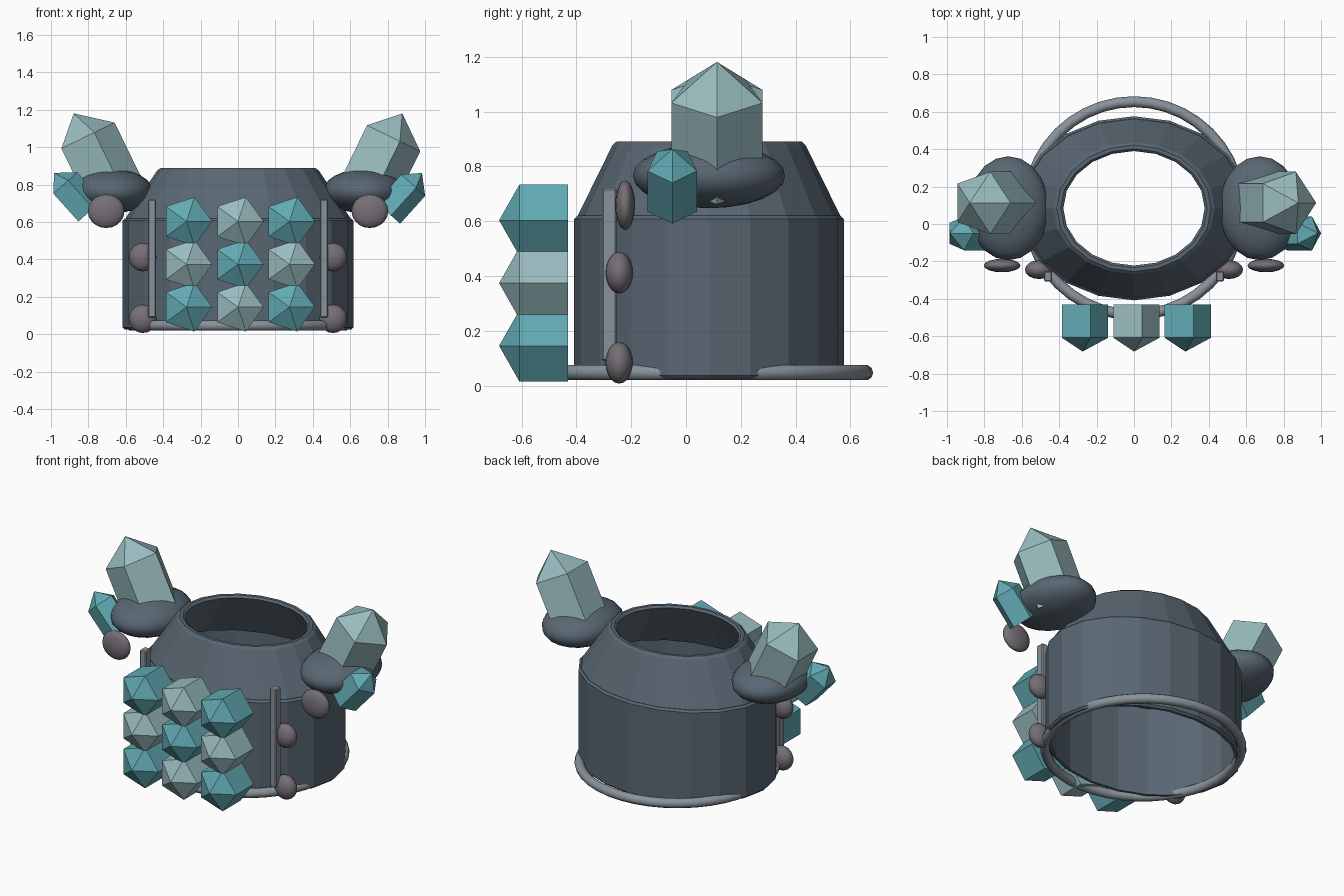
import bpy, bmesh, math
from mathutils import Vector, Matrix

if "Cube" in bpy.data.objects:
    bpy.data.objects.remove(bpy.data.objects["Cube"])

CY = 0.084  # body centre in y


def material(name, rgb):
    m = bpy.data.materials.new(name)
    m.diffuse_color = (*rgb, 1)
    m.use_nodes = True
    m.node_tree.nodes["Principled BSDF"].inputs["Base Color"].default_value = m.diffuse_color
    return m


SLATE = material("slate", (0.10, 0.135, 0.17))
STEEL = material("steel", (0.25, 0.29, 0.33))
BRONZE = material("dull_bronze", (0.18, 0.16, 0.18))
TEAL = material("teal_crystal", (0.12, 0.40, 0.45))
PALE = material("pale_crystal", (0.32, 0.50, 0.52))


def add_object(name, bm, mat, smooth=False):
    bmesh.ops.recalc_face_normals(bm, faces=bm.faces)
    me = bpy.data.meshes.new(name)
    bm.to_mesh(me)
    bm.free()
    me.materials.append(mat)
    for p in me.polygons:
        p.use_smooth = smooth
    ob = bpy.data.objects.new(name, me)
    bpy.context.collection.objects.link(ob)
    return ob


def shell(name, profile, mat, n=20):
    """Hollow oval band from a closed loop of (rx, ry, z) points."""
    bm = bmesh.new()
    rings = [[bm.verts.new((rx * math.cos(2 * math.pi * i / n),
                            CY + ry * math.sin(2 * math.pi * i / n), z))
              for i in range(n)] for rx, ry, z in profile]
    for a, b in zip(rings, rings[1:] + rings[:1]):
        for i in range(n):
            j = (i + 1) % n
            bm.faces.new((a[i], a[j], b[j], b[i]))
    return add_object(name, bm, mat)


def ellipsoid(name, centre, radii, mat, u=20, v=12):
    bm = bmesh.new()
    bmesh.ops.create_uvsphere(bm, u_segments=u, v_segments=v, radius=1,
                              matrix=Matrix.Translation(centre) @ Matrix.Diagonal((*radii, 1)))
    return add_object(name, bm, mat, True)


def crystal(name, shoulder, rot, radius, length, tip, mat):
    """Five-sided prism with a point; the origin sits where the point begins."""
    bm = bmesh.new()
    ring = lambda z: [bm.verts.new((radius * math.cos(2 * math.pi * i / 5),
                                    radius * math.sin(2 * math.pi * i / 5), z)) for i in range(5)]
    low, top = ring(-length), ring(0)
    apex = bm.verts.new((0, 0, tip))
    bm.faces.new(low[::-1])
    for i in range(5):
        j = (i + 1) % 5
        bm.faces.new((low[i], low[j], top[j], top[i]))
        bm.faces.new((top[i], top[j], apex))
    bm.transform(Matrix.Translation(shoulder) @ rot)
    return add_object(name, bm, mat)


# torso band and sloping collar
shell("torso_shell", [(0.605, 0.48, 0.025), (0.617, 0.492, 0.037), (0.617, 0.492, 0.608),
                      (0.605, 0.48, 0.62), (0.588, 0.463, 0.62), (0.588, 0.463, 0.025)], SLATE)
shell("collar", [(0.60, 0.478, 0.60), (0.60, 0.478, 0.622), (0.432, 0.353, 0.876),
                 (0.412, 0.338, 0.89), (0.392, 0.318, 0.89), (0.378, 0.306, 0.878),
                 (0.565, 0.443, 0.60)], SLATE)

# round hem ring
bpy.ops.mesh.primitive_torus_add(major_radius=0.57, minor_radius=0.029, major_segments=40,
                                 minor_segments=10, location=(0, CY, 0.047))
hem = bpy.context.object
hem.name = "hem_ring"
hem.data.materials.append(STEEL)
bpy.ops.object.shade_smooth()

# chest crystals in a chequered three by three grid
face_front = Matrix.Rotation(math.pi / 2, 4, 'X')
for row in range(3):
    for col in range(3):
        crystal(f"chest_crystal_{row}_{col}", ((col - 1) * 0.275, -0.608, 0.145 + row * 0.229),
                face_front, 0.137, 0.178, 0.074, TEAL if (row + col) % 2 == 0 else PALE)

for s, side in ((-1, "left"), (1, "right")):
    # upright strap beside the crystals
    bm = bmesh.new()
    bmesh.ops.create_cube(bm, size=1, matrix=Matrix.Translation((s * 0.46, -0.28, 0.405))
                          @ Matrix.Diagonal((0.044, 0.054, 0.63, 1)))
    bmesh.ops.bevel(bm, geom=bm.edges[:], offset=0.006, segments=1, affect='EDGES')
    add_object(f"{side}_strap", bm, STEEL)

    # studs
    for i, z in enumerate((0.083, 0.412)):
        ellipsoid(f"{side}_side_stud_{i}", (s * 0.508, -0.244, z), (0.075, 0.05, 0.076), BRONZE, 16, 10)
    ellipsoid(f"{side}_shoulder_stud", (s * 0.705, -0.222, 0.658), (0.098, 0.036, 0.09), BRONZE, 16, 10)

    # shoulder pad with a large and a small crystal leaning outward
    ellipsoid(f"{side}_shoulder_pad", (s * 0.672, 0.084, 0.765), (0.217, 0.278, 0.118), SLATE)
    crystal(f"{side}_large_crystal", (s * 0.817, 0.113, 1.055),
            Matrix.Rotation(s * math.radians(26), 4, 'Y'), 0.175, 0.352, 0.14, PALE)
    crystal(f"{side}_small_crystal", (s * 0.93, -0.05, 0.803),
            Matrix.Rotation(s * math.radians(42), 4, 'Y'), 0.095, 0.2, 0.08, TEAL)
